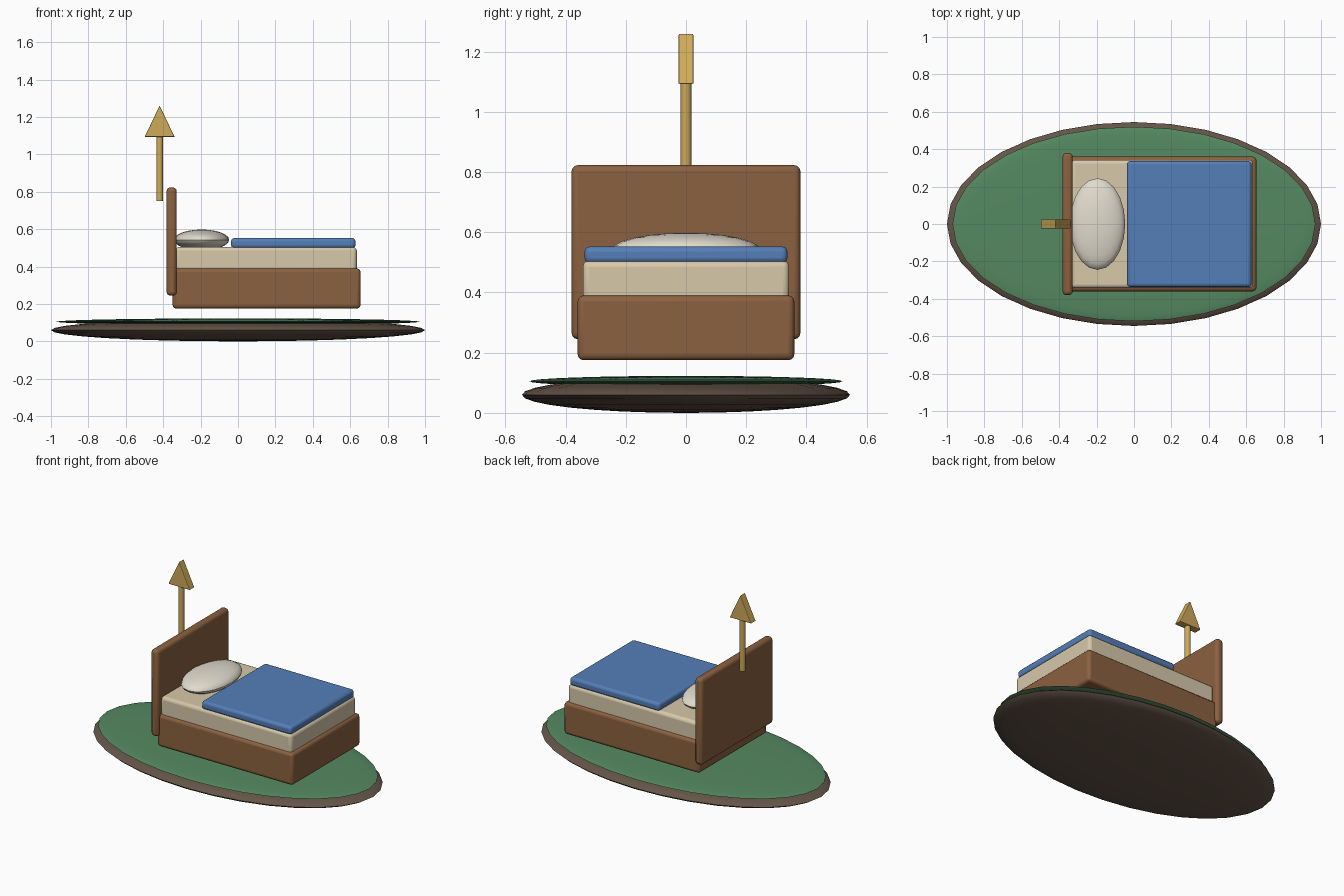
import bpy, bmesh, math

if "Cube" in bpy.data.objects:
    bpy.data.objects.remove(bpy.data.objects["Cube"])


def mat(name, r, g, b):
    m = bpy.data.materials.new(name)
    m.diffuse_color = (r, g, b, 1)
    m.use_nodes = True
    m.node_tree.nodes["Principled BSDF"].inputs["Base Color"].default_value = m.diffuse_color
    return m


WOOD = mat("wood", 0.26, 0.12, 0.05)
SOIL = mat("soil", 0.13, 0.09, 0.065)
GRASS = mat("grass", 0.09, 0.25, 0.12)
LINEN = mat("linen", 0.68, 0.58, 0.40)
CLOTH = mat("cloth", 0.75, 0.71, 0.61)
BLUE = mat("blue", 0.09, 0.21, 0.48)
GOLD = mat("gold", 0.62, 0.40, 0.10)


def finish(name, material):
    ob = bpy.context.object
    ob.name = name
    ob.data.materials.append(material)
    bpy.ops.object.transform_apply(location=False, rotation=True, scale=True)
    bpy.ops.object.shade_smooth_by_angle(angle=math.radians(35))
    return ob


def bevel(ob, width, segments=3):
    mod = ob.modifiers.new("bevel", 'BEVEL')
    mod.width = width
    mod.segments = segments
    mod.limit_method = 'ANGLE'


def box(name, x, y, z, material, width):
    """Rounded box from (min, max) ranges."""
    lo, hi = zip(x, y, z)
    bpy.ops.mesh.primitive_cube_add(
        size=1, location=[(a + b) / 2 for a, b in zip(lo, hi)])
    bpy.context.object.scale = [b - a for a, b in zip(lo, hi)]
    bevel(finish(name, material), width)


def ellipsoid(name, loc, radii, material, segments, rings):
    bpy.ops.mesh.primitive_uv_sphere_add(
        segments=segments, ring_count=rings, radius=1, location=loc)
    bpy.context.object.scale = radii
    finish(name, material)


# island base and grass layer
ellipsoid("island_base", (0, 0, 0.06), (1, 0.545, 0.06), SOIL, 32, 16)
ellipsoid("grass_top", (0, 0, 0.105), (0.97, 0.52, 0.018), GRASS, 32, 16)

# bed
box("bed_frame", (-0.35, 0.655), (-0.36, 0.36), (0.175, 0.39), WOOD, 0.02)
box("headboard", (-0.382, -0.328), (-0.38, 0.38), (0.245, 0.823), WOOD, 0.02)
box("mattress", (-0.335, 0.635), (-0.343, 0.343), (0.345, 0.505), LINEN, 0.02)
box("blanket", (-0.037, 0.628), (-0.337, 0.337), (0.497, 0.553), BLUE, 0.018)
ellipsoid("pillow", (-0.195, 0, 0.543), (0.148, 0.245, 0.055), CLOTH, 20, 12)

# arrow behind the headboard
bpy.ops.mesh.primitive_cylinder_add(
    vertices=12, radius=0.018, depth=0.35, location=(-0.419, 0, 0.925))
finish("arrow_shaft", GOLD)

# arrow head: a triangle pushed out along y
mesh = bpy.data.meshes.new("arrow_head")
bm = bmesh.new()
tri = bm.faces.new([bm.verts.new((x, -0.025, z)) for x, z in
                    ((-0.499, 1.093), (-0.339, 1.093), (-0.419, 1.261))])
ext = bmesh.ops.extrude_face_region(bm, geom=[tri])
bmesh.ops.translate(bm, vec=(0, 0.05, 0),
                    verts=[v for v in ext["geom"] if isinstance(v, bmesh.types.BMVert)])
bmesh.ops.recalc_face_normals(bm, faces=bm.faces)
bm.to_mesh(mesh)
bm.free()
head = bpy.data.objects.new("arrow_head", mesh)
bpy.context.collection.objects.link(head)
mesh.materials.append(GOLD)
bevel(head, 0.004, 2)
